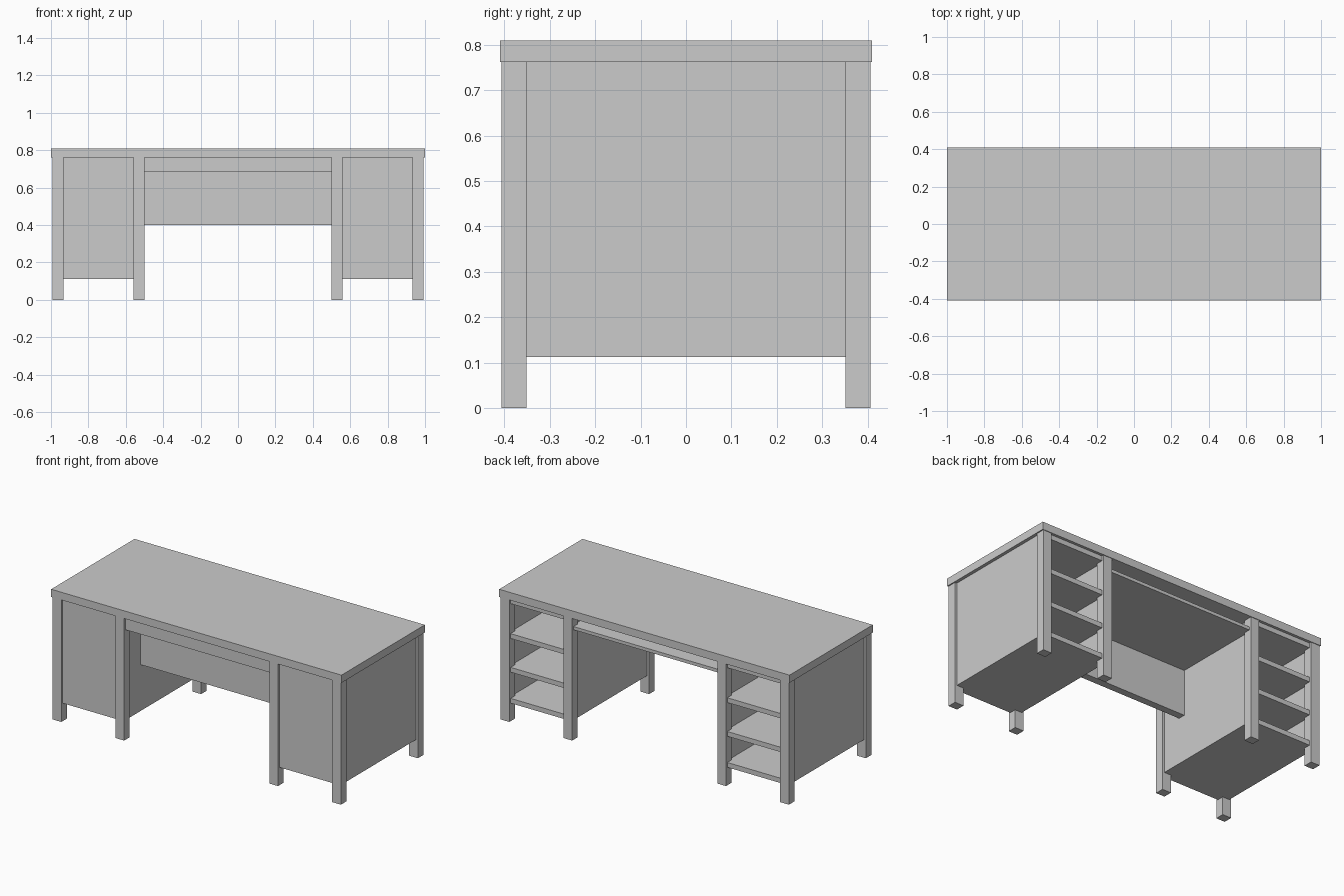
import bpy

if "Cube" in bpy.data.objects:
    bpy.data.objects.remove(bpy.data.objects["Cube"])


def box(name, x, y, z):
    """Axis-aligned board from three (low, high) ranges."""
    bpy.ops.mesh.primitive_cube_add(
        size=1, location=[(r[0] + r[1]) / 2 for r in (x, y, z)])
    ob = bpy.context.object
    ob.name = name
    ob.scale = [abs(r[1] - r[0]) for r in (x, y, z)]
    bpy.ops.object.transform_apply(location=False, rotation=False, scale=True)
    return ob


TOP, BOTTOM = 0.762, 0.112      # underside of desktop, underside of pedestals
OUT, IN, LEG = 0.993, 0.5, 0.06  # pedestal sides and leg width
Y, LEG_D = 0.406, 0.055         # leg front/back face and leg depth
REC = 0.013                     # panels sit slightly behind the legs

# desktop
box("desktop", (-1, 1), (-0.41, 0.41), (TOP, 0.81))

# two mirrored pedestals
for side, s in (("left", -1), ("right", 1)):
    def part(name, x, y, z):
        return box(f"{side}_{name}", sorted((s * x[0], s * x[1])), y, z)

    # legs
    for x in ((IN, IN + LEG), (OUT - LEG, OUT)):
        part("front_leg", x, (-Y, -Y + LEG_D), (0, TOP))
        part("back_leg", x, (Y - LEG_D, Y), (0, TOP))

    # side and front panels
    span = (-Y + LEG_D, Y - LEG_D)
    part("outer_panel", (OUT - LEG + 0.015, OUT - REC), span, (BOTTOM, TOP))
    part("inner_panel", (IN + REC, IN + LEG - 0.015), span, (BOTTOM, TOP))
    part("front_panel", (IN + LEG, OUT - LEG), (-Y + REC, -Y + 0.04), (BOTTOM, TOP))

    # shelves open to the back, between the legs and the side panels
    for z0 in (BOTTOM, 0.305, 0.515, TOP - 0.03):
        part("shelf", (IN + LEG, OUT - LEG), (-Y + 0.04, Y - REC), (z0, z0 + 0.03))
        for x in ((IN + LEG - 0.015, IN + LEG), (OUT - LEG, OUT - LEG + 0.015)):
            part("shelf_edge", x, span, (z0, z0 + 0.03))

# centre: front apron, tray under the desktop, modesty panel
box("apron", (-IN, IN), (-Y + REC, -Y + 0.04), (0.685, TOP))
box("tray", (-IN - REC, IN + REC), (-Y + 0.055, Y - 0.055), (0.685, 0.705))
box("tray_front", (-IN, IN), (-Y + 0.04, -Y + 0.055), (0.685, 0.705))
box("tray_lip", (-IN, IN), (Y - 0.055, Y - REC), (0.685, 0.705))
box("modesty_panel", (-IN - REC, IN + REC), (-0.225, -0.18), (0.4, 0.685))
